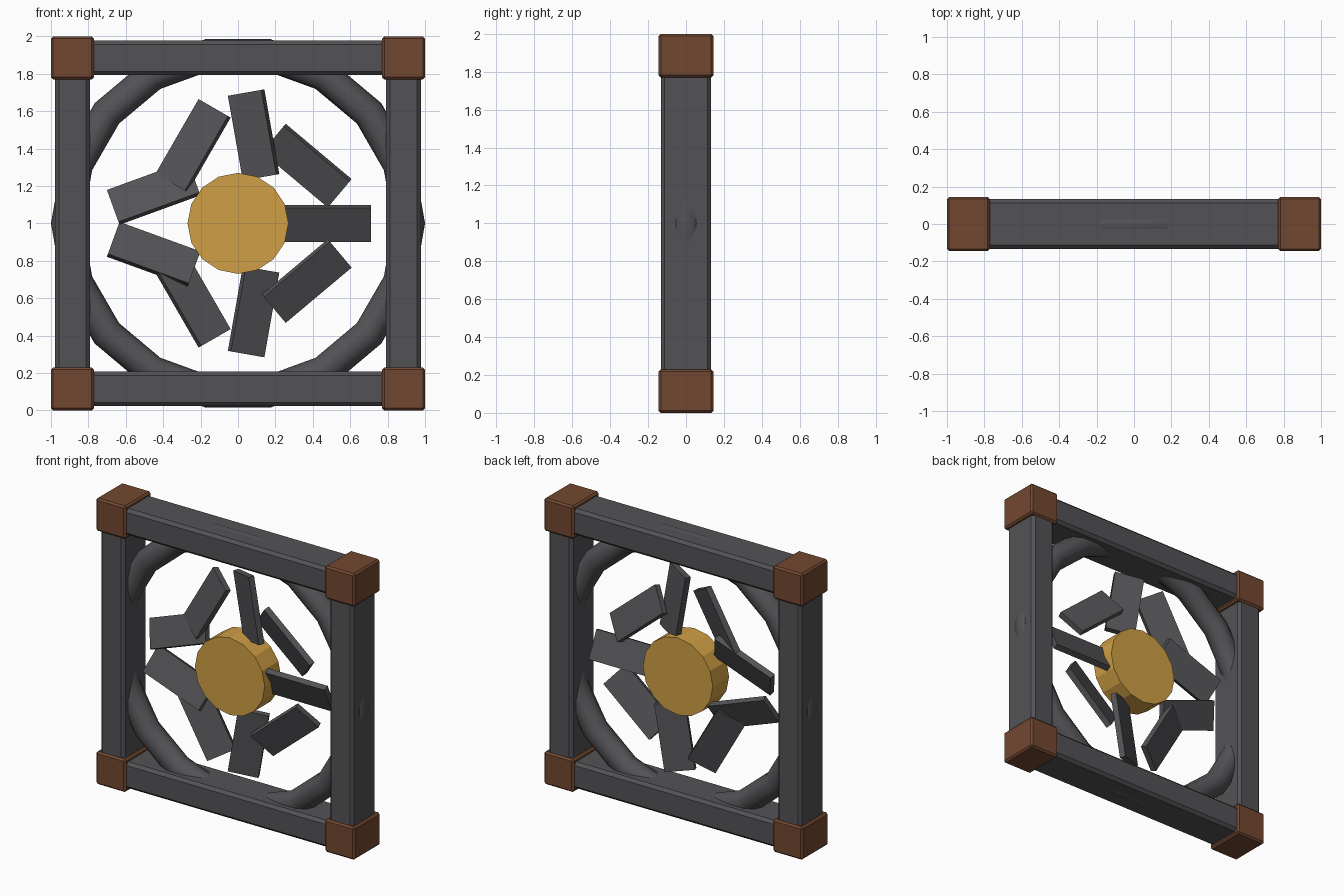
import bpy
import math
from mathutils import Matrix, Vector

cube = bpy.data.objects.get("Cube")
if cube:
    bpy.data.objects.remove(cube, do_unlink=True)


def material(name, rgb):
    m = bpy.data.materials.new(name)
    m.use_nodes = True
    m.diffuse_color = (*rgb, 1)
    m.node_tree.nodes["Principled BSDF"].inputs["Base Color"].default_value = (*rgb, 1)
    return m


GREY = material("dark grey metal", (0.086, 0.086, 0.094))
BROWN = material("brown copper", (0.170, 0.064, 0.030))
GOLD = material("gold brass", (0.630, 0.345, 0.060))
CENTRE = Vector((0, 0, 1))


def finish(name, mat):
    ob = bpy.context.object
    ob.name = name
    ob.data.materials.append(mat)
    return ob


def box(name, loc, size, mat, bevel=0.0):
    bpy.ops.mesh.primitive_cube_add(size=1, location=loc)
    ob = finish(name, mat)
    ob.data.transform(Matrix.Diagonal((*size, 1)))
    if bevel:
        mod = ob.modifiers.new("edge bevel", "BEVEL")
        mod.width = bevel
        mod.segments = 1
    return ob


# Square frame: beams and corner blocks
MID = 0.885
for side, label in ((-1, "right"), (1, "left")):
    box(f"{label}_beam", (side * MID, 0, 1), (0.185, 0.265, 2 * MID), GREY, 0.02)
for side, label in ((-1, "bottom"), (1, "top")):
    box(f"{label}_beam", (0, 0, 1 + side * MID), (2 * MID, 0.265, 0.185), GREY, 0.02)
    for sx, hand in ((-1, "right"), (1, "left")):
        box(f"{label}_{hand}_corner", (sx * MID, 0, 1 + side * MID),
            (0.23, 0.29, 0.23), BROWN, 0.012)

# Round shroud inside the frame
bpy.ops.mesh.primitive_torus_add(major_segments=18, minor_segments=10,
                                 major_radius=0.915, minor_radius=0.085,
                                 location=CENTRE, rotation=(math.pi / 2, 0, 0))
finish("shroud_ring", GREY)
bpy.ops.object.shade_smooth_by_angle(angle=math.radians(40))

# Hub
bpy.ops.mesh.primitive_cylinder_add(vertices=16, radius=0.27, depth=0.18,
                                    location=CENTRE, rotation=(math.pi / 2, 0, 0))
finish("hub", GOLD)

# Nine pitched blades, counter-turned around the hub
BLADES = 9
for i in range(BLADES):
    a = math.tau * i / BLADES
    spot = CENTRE + 0.48 * Vector((math.cos(a), 0, math.sin(a)))
    blade = box(f"blade_{i + 1}", spot, (0.46, 0.04, 0.2), GREY)
    blade.rotation_euler = (math.radians(25), a, 0)
